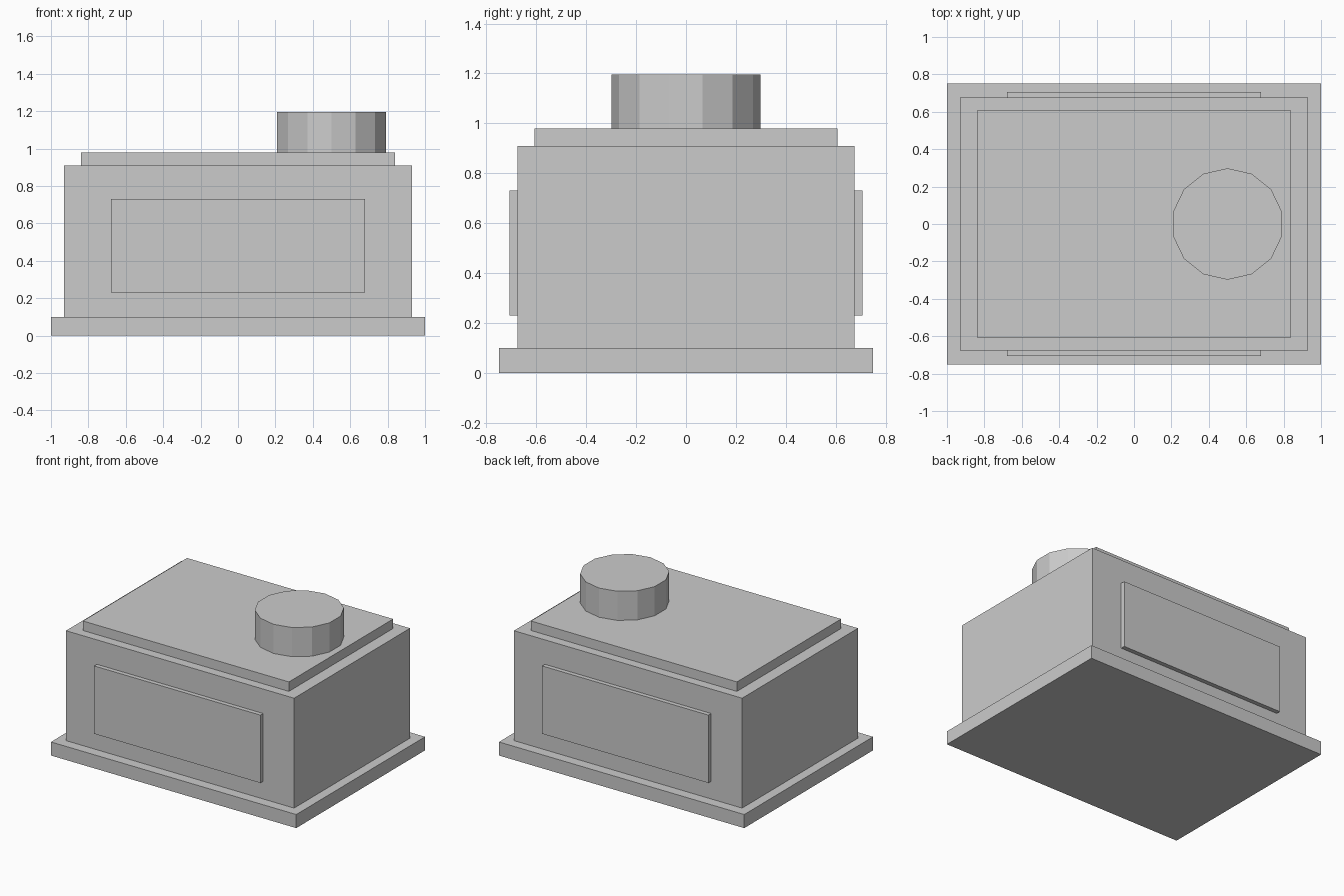
import bpy

if "Cube" in bpy.data.objects:
    bpy.data.objects.remove(bpy.data.objects["Cube"])


def box(name, half_x, y0, y1, z0, z1):
    bpy.ops.mesh.primitive_cube_add(size=1, location=(0, (y0 + y1) / 2, (z0 + z1) / 2))
    ob = bpy.context.object
    ob.name = name
    ob.scale = (2 * half_x, y1 - y0, z1 - z0)
    bpy.ops.object.transform_apply(location=False, rotation=False, scale=True)
    return ob


# Stacked housing: base plate, body, lid
for name, hx, hy, z0, z1 in (
    ("base_plate", 1.0, 0.75, 0.0, 0.10),
    ("body", 0.93, 0.675, 0.10, 0.91),
    ("lid", 0.84, 0.607, 0.91, 0.98),
):
    box(name, hx, -hy, hy, z0, z1)

# Raised panels on the front and back
for name, side in (("front_panel", -1), ("back_panel", 1)):
    y0, y1 = sorted((side * 0.675, side * 0.707))
    box(name, 0.678, y0, y1, 0.23, 0.73)

# Round vent on the lid
bpy.ops.mesh.primitive_cylinder_add(vertices=14, radius=0.298, depth=0.215,
                                    location=(0.5, 0, 0.98 + 0.1075))
bpy.context.object.name = "roof_vent"
